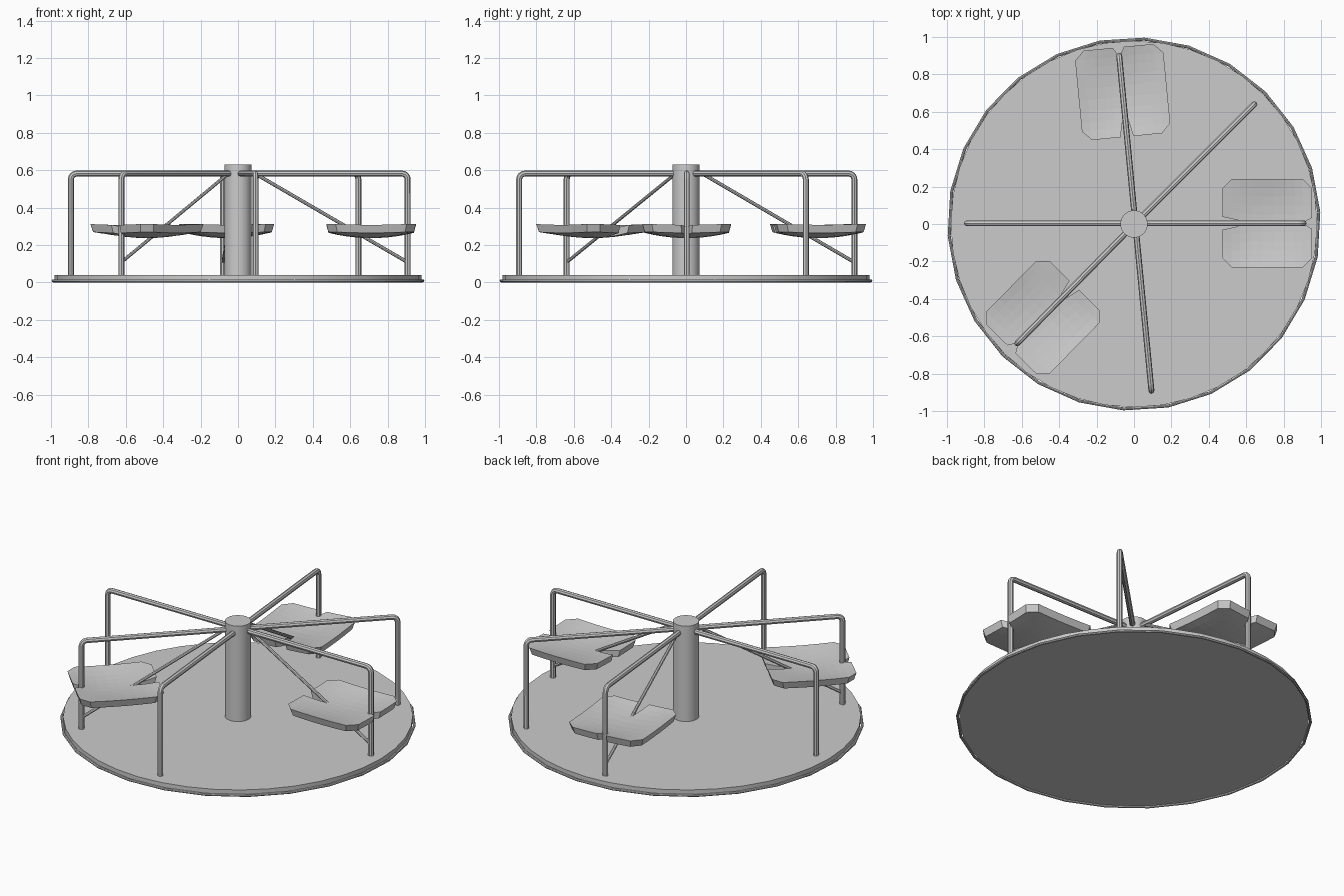
import bpy, bmesh
from math import sin, cos, pi, radians
from mathutils import Vector, Matrix

if "Cube" in bpy.data.objects:
    bpy.data.objects.remove(bpy.data.objects["Cube"])

OFF = Vector((0.007, 0.004, 0))          # centre of the rail assembly
RAILS = [0, 45, 95.5, 180, 225.5, 275.5]  # rail directions
SEATS = [0, 95.5, 225.5]                 # rails carrying a seat


def smooth(ob):
    bpy.ops.object.select_all(action='DESELECT')
    ob.select_set(True)
    bpy.context.view_layer.objects.active = ob
    bpy.ops.object.shade_smooth_by_angle(angle=radians(40))


def cylinder(name, r, z0, z1, n):
    bpy.ops.mesh.primitive_cylinder_add(vertices=n, radius=r, depth=z1 - z0,
                                        location=(0, 0, (z0 + z1) / 2))
    ob = bpy.context.object
    ob.name = name
    return ob


def tube(name, pts, r, angle=0, res=2, closed=False):
    cu = bpy.data.curves.new(name, 'CURVE')
    cu.dimensions = '3D'
    cu.bevel_depth = r
    cu.bevel_resolution = res
    cu.use_fill_caps = not closed
    sp = cu.splines.new('POLY')
    sp.points.add(len(pts) - 1)
    for p, c in zip(sp.points, pts):
        p.co = (*c, 1)
    sp.use_cyclic_u = closed
    ob = bpy.data.objects.new(name, cu)
    bpy.context.collection.objects.link(ob)
    ob.rotation_euler.z = radians(angle)
    bpy.ops.object.select_all(action='DESELECT')
    ob.select_set(True)
    bpy.context.view_layer.objects.active = ob
    bpy.ops.object.convert(target='MESH')
    ob = bpy.context.object
    smooth(ob)
    return ob


# Deck, edge ring and centre post
smooth(cylinder("deck", 0.98, 0.01, 0.04, 40))
ring = [(0.99 * cos(2 * pi * i / 26 + 0.064), 0.99 * sin(2 * pi * i / 26 + 0.064), 0.009)
        for i in range(26)]
tube("edge_ring", ring, 0.008, closed=True)
smooth(cylinder("centre_post", 0.073, 0.04, 0.63, 32))

# Bent hand rails
R, H, B = 0.9, 0.582, 0.03
bend = [(R - B + B * sin(t), 0, H - B + B * cos(t)) for t in [k * pi / 8 for k in range(5)]]
for i, a in enumerate(RAILS):
    rail = tube(f"hand_rail_{i + 1}", [(0.05, 0, H)] + bend + [(R, 0, 0.035)], 0.016, a)
    rail.location = OFF


# Dished seat slab, notched at both ends for the brace and the rail
def make_seat(name, angle):
    x0, x1, hw, ch = 0.465, 0.945, 0.237, 0.05
    xs = [x0, x0 + ch, 0.56, 0.62, 0.68, 0.74, 0.80, 0.85, x1 - ch, x1]
    mid, hl, cols = (x0 + x1) / 2, (x1 - x0) / 2, 5
    bm = bmesh.new()
    for side in (1, -1):
        rows = []
        for x in xs:
            inner = max(0, 0.035 * (0.62 - x) / (0.62 - x0), 0.03 * (x - x1 + ch) / ch)
            outer = hw - (ch if x in (x0, x1) else 0)
            row = []
            for j in range(cols + 1):
                y = inner + (outer - inner) * j / cols
                a, b = 1 - ((x - mid) / hl) ** 2, 1 - (y / hw) ** 2
                row.append(bm.verts.new((x, side * y, 0.315 - 0.035 * (0.6 * a * b + 0.2 * (a + b)))))
            rows.append(row)
        for r0, r1 in zip(rows, rows[1:]):
            for j in range(cols):
                f = [r0[j], r1[j], r1[j + 1], r0[j + 1]]
                bm.faces.new(f if side > 0 else f[::-1])
    bmesh.ops.remove_doubles(bm, verts=bm.verts[:], dist=0.0005)
    # Thicken downwards with slightly tapered sides
    ext = bmesh.ops.extrude_face_region(bm, geom=bm.faces[:], use_keep_orig=True)
    for v in ext['geom']:
        if isinstance(v, bmesh.types.BMVert):
            v.co.x = mid + (v.co.x - mid) * 0.95
            v.co.y *= 0.95
            v.co.z -= 0.043
    bmesh.ops.recalc_face_normals(bm, faces=bm.faces[:])
    me = bpy.data.meshes.new(name)
    bm.to_mesh(me)
    bm.free()
    ob = bpy.data.objects.new(name, me)
    bpy.context.collection.objects.link(ob)
    ob.rotation_euler.z = radians(angle)
    ob.location = OFF


# Seats with their slanting braces
for i, a in enumerate(SEATS):
    make_seat(f"seat_{i + 1}", a)
    brace = tube(f"seat_brace_{i + 1}", [(0.07, 0, 0.59), (0.9, 0, 0.108)], 0.0095, a)
    brace.location = OFF
